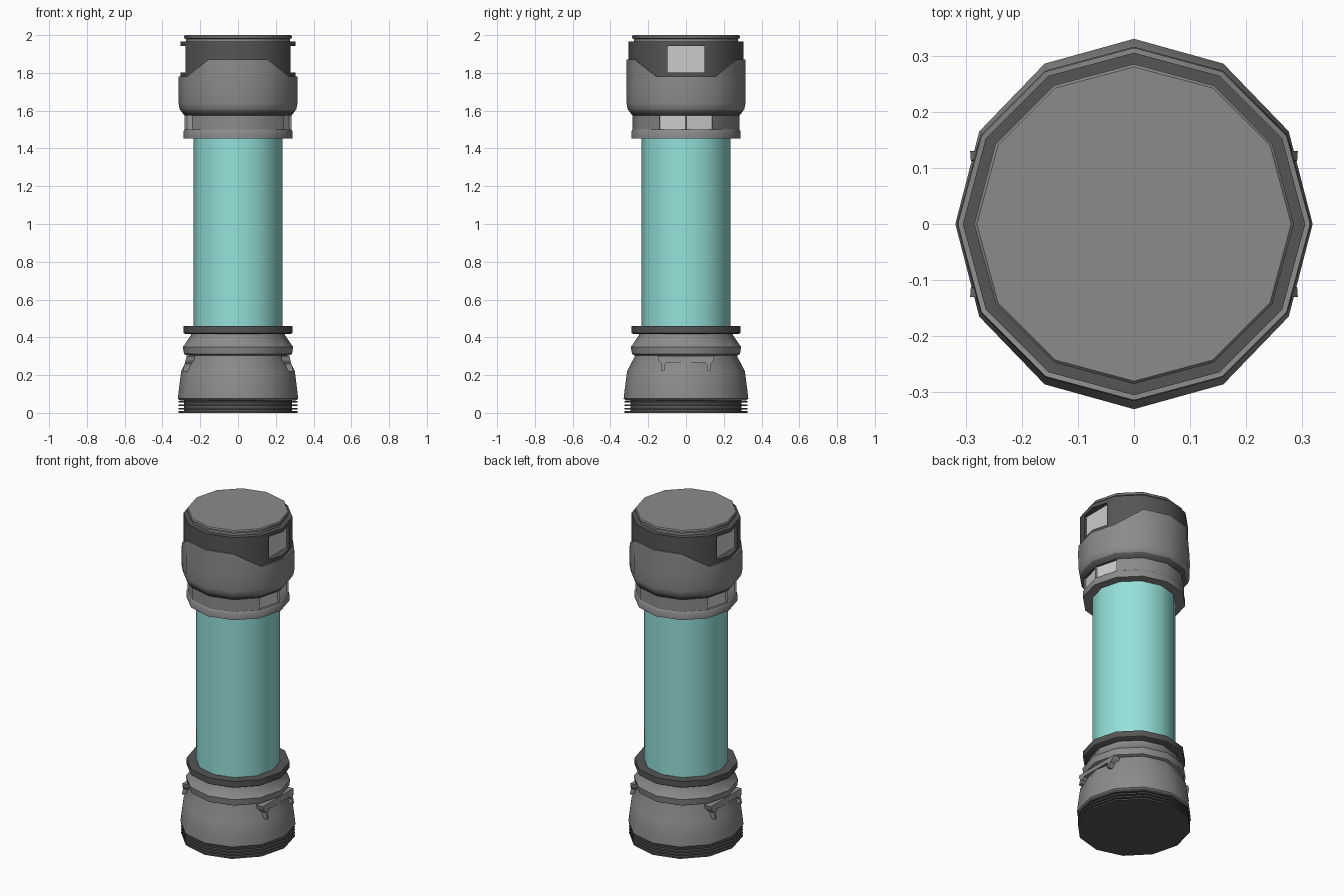
import bpy, bmesh, math

if "Cube" in bpy.data.objects:
    bpy.data.objects.remove(bpy.data.objects["Cube"])

N = 12


def material(name, rgb):
    m = bpy.data.materials.new(name)
    m.diffuse_color = (*rgb, 1)
    m.use_nodes = True
    m.node_tree.nodes["Principled BSDF"].inputs["Base Color"].default_value = m.diffuse_color
    return m


TEAL = material("teal_tube", (0.30, 0.75, 0.70))
DARK = material("dark_grey", (0.09, 0.09, 0.09))
MID = material("mid_grey", (0.26, 0.26, 0.26))
LIGHT = material("light_grey", (0.65, 0.65, 0.65))


def finish(bm, name, mats=(), smooth=True):
    bmesh.ops.recalc_face_normals(bm, faces=bm.faces)
    me = bpy.data.meshes.new(name)
    bm.to_mesh(me)
    bm.free()
    ob = bpy.data.objects.new(name, me)
    bpy.context.collection.objects.link(ob)
    for m in mats:
        me.materials.append(m)
    if smooth:
        bpy.ops.object.select_all(action='DESELECT')
        ob.select_set(True)
        bpy.context.view_layer.objects.active = ob
        bpy.ops.object.shade_smooth_by_angle(angle=math.radians(35))
    return ob


def lathe(profile, sx=1.0, lift=None):
    """Capped 12-sided solid from (radius, z) points; lift(row, side) raises a vertex."""
    bm = bmesh.new()
    rows = []
    for j, (r, z) in enumerate(profile):
        rows.append([bm.verts.new((r * sx * math.cos(i * math.tau / N),
                                   r * math.sin(i * math.tau / N),
                                   z + (lift(j, i) if lift else 0))) for i in range(N)])
    for a, b in zip(rows, rows[1:]):
        for i in range(N):
            k = (i + 1) % N
            bm.faces.new((a[i], a[k], b[k], b[i]))
    bm.faces.new(rows[0])
    bm.faces.new(rows[-1])
    return bm


def box(name, centre, size, mats=()):
    bm = bmesh.new()
    bmesh.ops.create_cube(bm, size=1)
    bmesh.ops.scale(bm, vec=size, verts=bm.verts)
    bmesh.ops.translate(bm, vec=centre, verts=bm.verts)
    return finish(bm, name, mats, smooth=False)


# Ribbed foot: core with four thin discs
ribs = []
for i in range(4):
    z = 0.018 * i
    ribs += [(0.326, z), (0.326, z + 0.009), (0.295, z + 0.009), (0.295, z + 0.018)]
finish(lathe(ribs, 0.965), "ribbed_foot", [DARK])

# Lower housing, tapering, then its band and neck
finish(lathe([(0.318, 0.066), (0.33, 0.075), (0.325, 0.12), (0.312, 0.22),
              (0.272, 0.298), (0.272, 0.312)], 0.965), "lower_housing", [MID])
finish(lathe([(0.272, 0.305), (0.286, 0.312), (0.292, 0.35), (0.284, 0.36),
              (0.25, 0.41), (0.25, 0.425)]), "lower_neck", [MID])
finish(lathe([(0.28, 0.418), (0.289, 0.424), (0.289, 0.46), (0.225, 0.46)]),
       "lower_flange", [DARK])

# Side clips on the lower housing
half = [(0.15, 0.30), (0.145, 0.278), (0.13, 0.258), (0.13, 0.22),
        (0.112, 0.225), (0.115, 0.25), (0.10, 0.268)]
outline = half + [(-y, z) for y, z in reversed(half)]
for side, label in ((1, "right"), (-1, "left")):
    bm = bmesh.new()
    face = bm.faces.new([bm.verts.new((side * 0.23, y, z)) for y, z in outline])
    ext = bmesh.ops.extrude_face_region(bm, geom=[face])
    for v in ext["geom"]:
        if isinstance(v, bmesh.types.BMVert):
            v.co.x = side * (0.272 + 0.25 * (0.30 - v.co.z))
    finish(bm, label + "_clip", [MID], smooth=False)

# Tube
finish(lathe([(0.235, 0.45), (0.235, 1.46)]), "tube", [TEAL])

# Upper flange and window ring with four recessed panes
finish(lathe([(0.225, 1.453), (0.289, 1.453), (0.289, 1.49), (0.282, 1.50)]),
       "upper_flange", [MID])
bm = lathe([(0.282, 1.499), (0.282, 1.578)])
bm.faces.ensure_lookup_table()
panes = [bm.faces[i] for i in (0, 5, 6, 11)]
bmesh.ops.inset_individual(bm, faces=panes, thickness=0.02)
bmesh.ops.inset_individual(bm, faces=panes, thickness=0.0005, depth=-0.012)
for f in panes:
    f.material_index = 1
finish(bm, "window_ring", [MID, LIGHT])
finish(lathe([(0.282, 1.575), (0.29, 1.582), (0.303, 1.60), (0.303, 1.612)]),
       "collar", [DARK])


# Shield: its rim rises on the front and back
def rim(row, side):
    return 0.09 if row >= 4 and side % 6 not in (0, 1, 5) else 0


finish(lathe([(0.30, 1.598), (0.309, 1.608), (0.315, 1.64), (0.316, 1.74),
              (0.314, 1.78), (0.295, 1.78)], lift=rim), "shield", [MID])

# Head band with a recessed window on each side
band = finish(lathe([(0.305, 1.70), (0.305, 1.967)]), "head_band", [DARK])
for side, label in ((1, "right"), (-1, "left")):
    cutter = box("window_cutter", (side * 0.31, 0, 1.872), (0.10, 0.194, 0.142))
    cutter.hide_render = True
    mod = band.modifiers.new("window", 'BOOLEAN')
    mod.object, mod.solver = cutter, 'EXACT'
    bpy.context.view_layer.objects.active = band
    bpy.ops.object.modifier_apply(modifier=mod.name)
    bpy.data.objects.remove(cutter)
    box(label + "_window", (side * 0.259, 0, 1.872), (0.008, 0.194, 0.142), [LIGHT])

# Top cap
finish(lathe([(0.276, 1.96), (0.276, 1.98), (0.285, 1.984), (0.285, 1.994),
              (0.28, 2.0)]), "top_cap", [MID])
